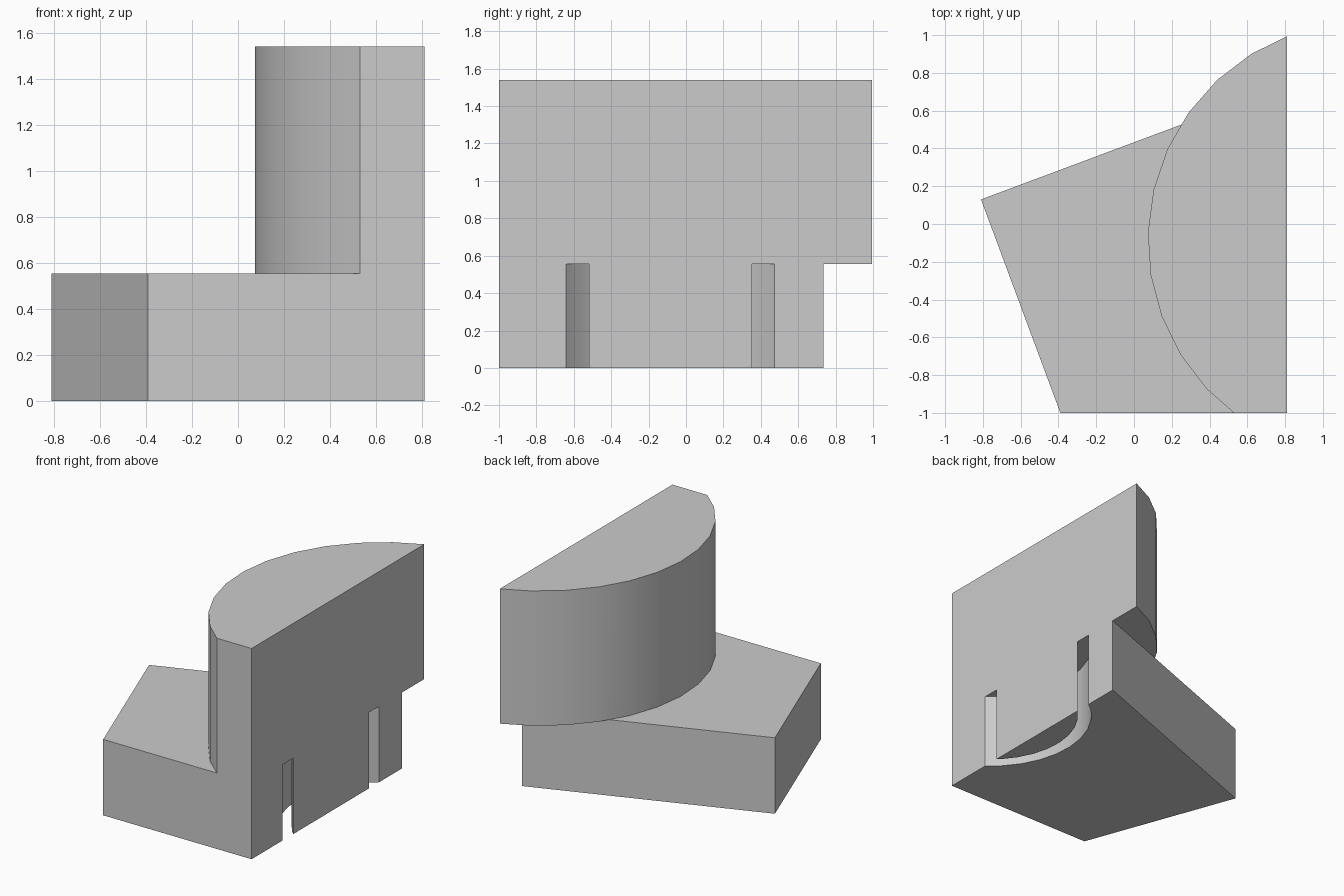
import bpy
import bmesh
from math import cos, sin, radians
from mathutils import Vector

if "Cube" in bpy.data.objects:
    bpy.data.objects.remove(bpy.data.objects["Cube"], do_unlink=True)

SIDE, FRONT = 0.81, -1.0      # flat cut planes shared by both parts
STEP, TOP = 0.555, 1.54       # base height and full height
CENTRE = Vector((1.23, -0.083))

grey = bpy.data.materials.new("plain grey")
grey.use_nodes = True
grey.diffuse_color = (0.6, 0.6, 0.6, 1)
grey.node_tree.nodes["Principled BSDF"].inputs["Base Color"].default_value = (0.6, 0.6, 0.6, 1)


def circle(radius):
    """32-sided ring of points around the shared centre."""
    angles = [radians(121.8 + 360 / 32 * i) for i in range(32)]
    return [(CENTRE.x + radius * cos(a), CENTRE.y + radius * sin(a)) for a in angles]


def prism(name, outline, z0, z1, trims=()):
    """Extrude an outline upward, then slice it flat at each (point, normal)."""
    bm = bmesh.new()
    face = bm.faces.new([bm.verts.new((x, y, z0)) for x, y in outline])
    up = bmesh.ops.extrude_face_region(bm, geom=[face])["geom"]
    bmesh.ops.translate(bm, vec=(0, 0, z1 - z0),
                        verts=[v for v in up if isinstance(v, bmesh.types.BMVert)])
    for point, normal in trims:
        cut = bmesh.ops.bisect_plane(bm, geom=bm.verts[:] + bm.edges[:] + bm.faces[:],
                                     plane_co=point, plane_no=normal, clear_outer=True)
        edges = [e for e in cut["geom_cut"] if isinstance(e, bmesh.types.BMEdge)]
        bmesh.ops.contextual_create(bm, geom=edges)
    bmesh.ops.recalc_face_normals(bm, faces=bm.faces[:])
    mesh = bpy.data.meshes.new(name)
    bm.to_mesh(mesh)
    bm.free()
    mesh.materials.append(grey)
    obj = bpy.data.objects.new(name, mesh)
    bpy.context.collection.objects.link(obj)
    return obj


def combine(target, other, operation):
    """Apply a boolean and discard the second object."""
    bpy.context.view_layer.objects.active = target
    mod = target.modifiers.new(operation.lower(), "BOOLEAN")
    mod.operation, mod.object, mod.solver = operation, other, "EXACT"
    bpy.ops.object.modifier_apply(modifier=mod.name)
    bpy.data.objects.remove(other, do_unlink=True)


# Curved slot: an outer drum with an inner drum removed
slot = prism("slot_cutter", circle(0.70), -0.2, STEP + 0.2)
combine(slot, prism("slot_core", circle(0.607), -0.4, STEP + 0.4), "DIFFERENCE")

# Angled base with the slot running through it
block = prism("stepped_block", [(-0.39, FRONT), (SIDE, FRONT), (SIDE, 0.735), (-0.81, 0.13)], 0, STEP)
combine(block, slot, "DIFFERENCE")

# Tall rounded upper part, trimmed flat at the side and front
upper = prism("rounded_upper", circle(1.157), STEP, TOP,
              [((SIDE, 0, 0), (1, 0, 0)), ((0, FRONT, 0), (0, -1, 0))])
combine(block, upper, "UNION")

# Smooth the curved walls, keep corners sharp
bpy.ops.object.select_all(action="DESELECT")
block.select_set(True)
bpy.context.view_layer.objects.active = block
bpy.ops.object.shade_smooth_by_angle(angle=radians(30))
